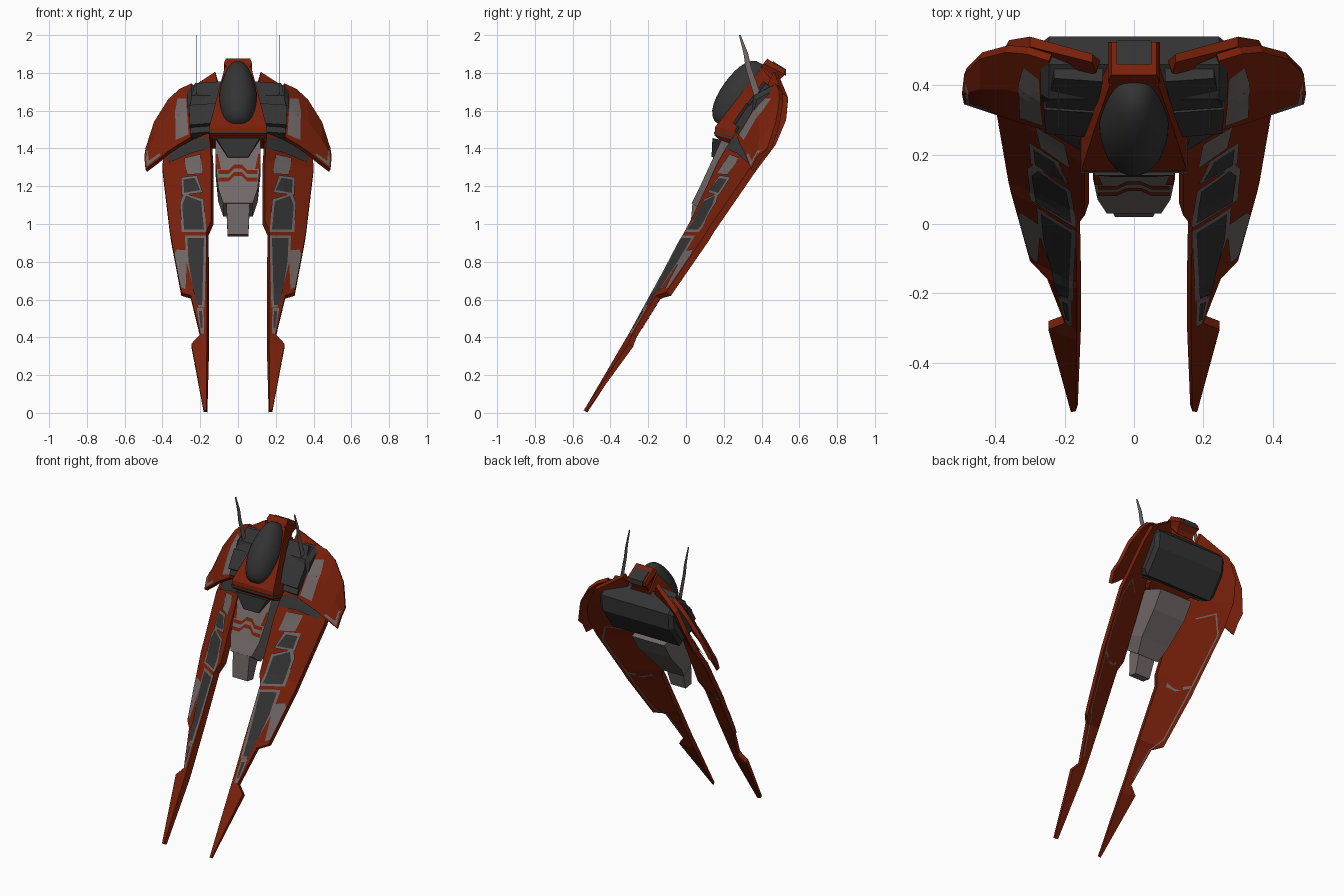
import bpy, bmesh, math
from mathutils import Vector, Matrix
from mathutils.bvhtree import BVHTree

if "Cube" in bpy.data.objects:
    bpy.data.objects.remove(bpy.data.objects["Cube"])


def material(name, rgb):
    m = bpy.data.materials.new(name)
    m.diffuse_color = (*rgb, 1)
    m.use_nodes = True
    m.node_tree.nodes["Principled BSDF"].inputs["Base Color"].default_value = m.diffuse_color
    return m


RUST = material("rust orange", (0.190, 0.0145, 0.003))
GRAY = material("warm gray", (0.165, 0.138, 0.136))
DARK = material("charcoal", (0.034, 0.034, 0.034))


def finish(name, bm, mat, mirror=False):
    me = bpy.data.meshes.new(name)
    bm.to_mesh(me)
    me.materials.append(mat)
    ob = bpy.data.objects.new(name, me)
    bpy.context.collection.objects.link(ob)
    if mirror:
        ob.modifiers.new("mirror", 'MIRROR').use_mirror_merge = False
    return ob


def loft(name, sections, mat, mirror=False):
    """Skin a closed solid through equal-length sections; returns a ray-cast tree."""
    bm = bmesh.new()
    rings = [[bm.verts.new(p) for p in s] for s in sections]
    n = len(rings[0])
    for a, b in zip(rings, rings[1:]):
        for i in range(n):
            j = (i + 1) % n
            bm.faces.new((a[i], a[j], b[j], b[i]))
    bm.faces.new(rings[0])
    bm.faces.new(rings[-1][::-1])
    bmesh.ops.recalc_face_normals(bm, faces=bm.faces)
    finish(name, bm, mat, mirror)
    bmesh.ops.triangulate(bm, faces=bm.faces)
    return BVHTree.FromBMesh(bm)


def rect(hw, front, back):
    """Symmetric four-point section from front and back (y, z)."""
    return [(-hw, *front), (hw, *front), (hw, *back), (-hw, *back)]


def plate(name, tree, pts, mat, lift=0.004, side=-1, mirror=True):
    """Painted patch: an (x, z) outline projected onto a part along y."""
    bm = bmesh.new()
    f = bm.faces.new([bm.verts.new((x, 0, z)) for x, z in pts])
    f.normal_update()
    if f.normal.y * side < 0:
        f.normal_flip()
    cuts = [((0, 0, k * 0.03), (0, 0, 1)) for k in range(66)]
    cuts += [((k * 0.03, 0, 0), (1, 0, 0)) for k in range(-6, 18)]
    for co, no in cuts:
        bmesh.ops.bisect_plane(bm, geom=bm.verts[:] + bm.edges[:] + bm.faces[:],
                               plane_co=co, plane_no=no)
    for v in bm.verts[:]:
        hit = tree.ray_cast(Vector((v.co.x, side * 3, v.co.z)), Vector((0, -side, 0)))[0]
        if hit:
            v.co.y = hit.y + side * lift
        else:
            bm.verts.remove(v)
    finish(name, bm, mat, mirror)


def grow(pts, d):
    """Push an outline outward from its centre, for borders."""
    c = sum((Vector(p) for p in pts), Vector((0, 0))) / len(pts)
    return [tuple(Vector(p) + Vector((math.copysign(d, p[0] - c.x), math.copysign(d, p[1] - c.y))))
            for p in pts]


# Long blade wings: inner front edge, outer back edge, thickness
stations = [
    ((.168, -.54, .014), (.182, -.53, .006), .5),
    ((.165, -.335, .365), (.247, -.28, .35), 1),
    ((.165, -.305, .415), (.20, -.262, .40), 1),
    ((.165, -.185, .635), (.25, -.135, .605), 1),
    ((.165, -.168, .665), (.30, -.08, .62), 1.1),
    ((.168, -.008, .96), (.355, .12, .91), 1.2),
    ((.142, .025, 1.02), (.362, .15, .96), 1.2),
    ((.142, .17, 1.33), (.40, .37, 1.28), 1.2),
    ((.15, .24, 1.45), (.39, .475, 1.42), 1.2),
    ((.17, .33, 1.56), (.36, .53, 1.55), 1.2),
    ((.20, .42, 1.66), (.30, .54, 1.67), 1.2),
    ((.11, .435, 1.75), (.12, .49, 1.79), 1)]
wing = loft("blade_wing", [
    [Vector(a), Vector(o) + Vector((0, -.024, .016)) * t, Vector(o),
     Vector(a) + Vector((-.012, .036, -.022)) * min(t, 1)] for a, o, t in stations], RUST, True)

# Painted wing panels: charcoal with a gray border
dark_panels = [
    [(.20, 1.18), (.285, 1.165), (.29, 1.235), (.23, 1.245)],
    [(.18, .97), (.285, .97), (.295, 1.10), (.275, 1.15), (.195, 1.12)],
    [(.19, .57), (.222, .57), (.262, .80), (.268, .925), (.18, .925)]]
for p in dark_panels:
    plate("wing_panel_border", wing, grow(p, .013), GRAY, .003)
    plate("wing_panel", wing, p, DARK, .006)
plate("wing_tip_patch", wing, [(.18, .42), (.197, .42), (.218, .555), (.182, .555)], GRAY, .003)
plate("wing_tip_panel", wing, [(.187, .45), (.197, .45), (.208, .54), (.19, .54)], DARK, .006)
plate("wing_upper_patch", wing, [(.185, 1.265), (.27, 1.262), (.285, 1.35), (.20, 1.37)], GRAY)
plate("wing_lower_patch", wing, [(.278, .655), (.302, .665), (.336, .84), (.325, .865), (.268, .86)], GRAY)
plate("wing_intake", wing, [(.16, 1.46), (.15, 1.40), (.25, 1.375), (.365, 1.325), (.375, 1.40), (.25, 1.45)], DARK)

# Thin gray panel lines on the back of the wings
back_line = [(.20, .44), (.235, .60), (.285, .66), (.345, 1.0), (.378, 1.25), (.33, 1.36), (.24, 1.33)]
for (x0, z0), (x1, z1) in zip(back_line, back_line[1:]):
    side = Vector((z0 - z1, x1 - x0)).normalized() * .0035
    plate("wing_back_line", wing, [(x0 - side.x, z0 - side.y), (x1 - side.x, z1 - side.y),
                                   (x1 + side.x, z1 + side.y), (x0 + side.x, z0 + side.y)], GRAY, .004, 1)
plate("wing_back_band", wing, [(.20, .965), (.20, .945), (.26, .925), (.335, .95), (.335, .965), (.26, .945)],
      GRAY, .004, 1)

# Curved shoulder guards
guard = [((.25, .27, 1.46), (.245, .47, 1.745)),
         ((.31, .285, 1.425), (.31, .49, 1.715)),
         ((.37, .305, 1.385), (.37, .495, 1.66)),
         ((.43, .325, 1.335), (.445, .475, 1.54)),
         ((.49, .345, 1.29), (.49, .43, 1.40))]
back = Vector((-.008, .02, -.014))
sections = []
for lo, hi in guard:
    lo, hi = Vector(lo), Vector(hi)
    mid = (lo + hi) / 2 + Vector((.006, -.012, .010))
    sections.append([lo, mid, hi, hi + back, mid + back, lo + back])
shoulder = loft("shoulder_guard", sections, RUST, True)
plate("shoulder_patch", shoulder, [(.262, 1.475), (.33, 1.445), (.333, 1.60), (.32, 1.665), (.275, 1.665)], GRAY)
plate("shoulder_tip_patch", shoulder, [(.41, 1.365), (.485, 1.305), (.487, 1.39), (.478, 1.39),
                                       (.472, 1.335), (.415, 1.375)], GRAY)

# Central fuselage, narrowing to the top
loft("fuselage", [rect(.135, (.17, 1.45), (.30, 1.40)),
                  rect(.152, (.15, 1.47), (.34, 1.42)),
                  rect(.152, (.155, 1.515), (.40, 1.46)),
                  rect(.105, (.30, 1.70), (.45, 1.62)),
                  rect(.07, (.40, 1.83), (.48, 1.73))], RUST)
loft("fuselage_lip_stripe", [rect(.154, (.147, 1.478), (.25, 1.455)),
                             rect(.154, (.147, 1.488), (.25, 1.465))], DARK)

# Exhaust collar with a dark opening toward the back
loft("exhaust_collar", [rect(.06, (.38, 1.78), (.46, 1.70)),
                        rect(.06, (.40, 1.83), (.49, 1.76)),
                        rect(.075, (.41, 1.85), (.525, 1.79)),
                        rect(.065, (.43, 1.875), (.525, 1.815))], RUST)
loft("exhaust_opening", [rect(.05, (.455, 1.83), (.529, 1.785)),
                         rect(.05, (.46, 1.862), (.529, 1.819))], DARK)

# Canopy bubble with fuller ends
bm = bmesh.new()
bmesh.ops.create_uvsphere(bm, u_segments=24, v_segments=14, radius=1)
for v in bm.verts:
    r = math.hypot(v.co.x, v.co.y)
    if r > 1e-4:
        k = r ** .65 / r
        v.co.x, v.co.y = v.co.x * k * (1 - .25 * max(v.co.z, 0)), v.co.y * k
bm.transform(Matrix.Translation((0, .297, 1.68)) @ Matrix.Rotation(-.62, 4, 'X')
             @ Matrix.Diagonal((.101, .114, .198, 1)))
for f in bm.faces:
    f.smooth = True
finish("canopy", bm, DARK)

# Dark chin below the fuselage
loft("chin", [rect(.055, (.135, 1.355), (.25, 1.33)),
              rect(.115, (.14, 1.455), (.30, 1.42))], DARK)

# Gray lower hull and nose block
hull = loft("lower_hull", [rect(.078, (.03, 1.11), (.13, 1.04)),
                           rect(.105, (.07, 1.19), (.20, 1.12)),
                           rect(.118, (.13, 1.32), (.33, 1.25)),
                           rect(.12, (.19, 1.45), (.40, 1.36))], GRAY)
loft("nose_block", [rect(.055, (.02, .945), (.08, .935)),
                    rect(.062, (.035, 1.12), (.13, 1.08))], GRAY)
for z in (1.225, 1.265):
    plate("hull_chevron", hull, [(-.104, z), (-.05, z), (-.02, z + .03), (.02, z + .03), (.05, z), (.104, z),
                                 (.104, z + .02), (.05, z + .02), (.02, z + .05), (-.02, z + .05),
                                 (-.05, z + .02), (-.104, z + .02)], RUST, .005, -1, False)
plate("hull_side_stripe", hull, [(.09, 1.29), (.114, 1.29), (.117, 1.37), (.107, 1.37)], RUST)

# Dark engine housing across the back
housing = [(.30, 1.46), (.42, 1.40), (.53, 1.55), (.54, 1.655), (.46, 1.735), (.36, 1.68)]
c = Vector((.44, 1.58))
loft("engine_housing", [[(x, *(c + (Vector(p) - c) * s)) for p in housing]
                        for x, s in ((-.27, .8), (-.245, 1), (.245, 1), (.27, .8))], DARK)


# Stepped gun boxes beside the canopy
def side_box(name, rows):
    loft(name, [[(xi, y, z), (xo, y + .01, z - .01), (xo, y + .10, z - .07), (xi, y + .09, z - .06)]
                for xi, xo, y, z in rows], DARK, True)


side_box("lower_side_box", [(.13, .25, .255, 1.49), (.12, .255, .30, 1.57)])
side_box("upper_side_box", [(.13, .255, .25, 1.535), (.11, .26, .32, 1.64)])
side_box("rear_side_box", [(.11, .255, .325, 1.635), (.09, .23, .41, 1.755)])

# Antenna fins
fin = [(.405, 1.66), (.365, 1.66), (.315, 1.83), (.305, 1.90), (.28, 2.0), (.29, 2.0), (.33, 1.90), (.345, 1.83)]
loft("antenna_fin", [[(x, y, z) for y, z in fin] for x in (.216, .219)], GRAY, True)
